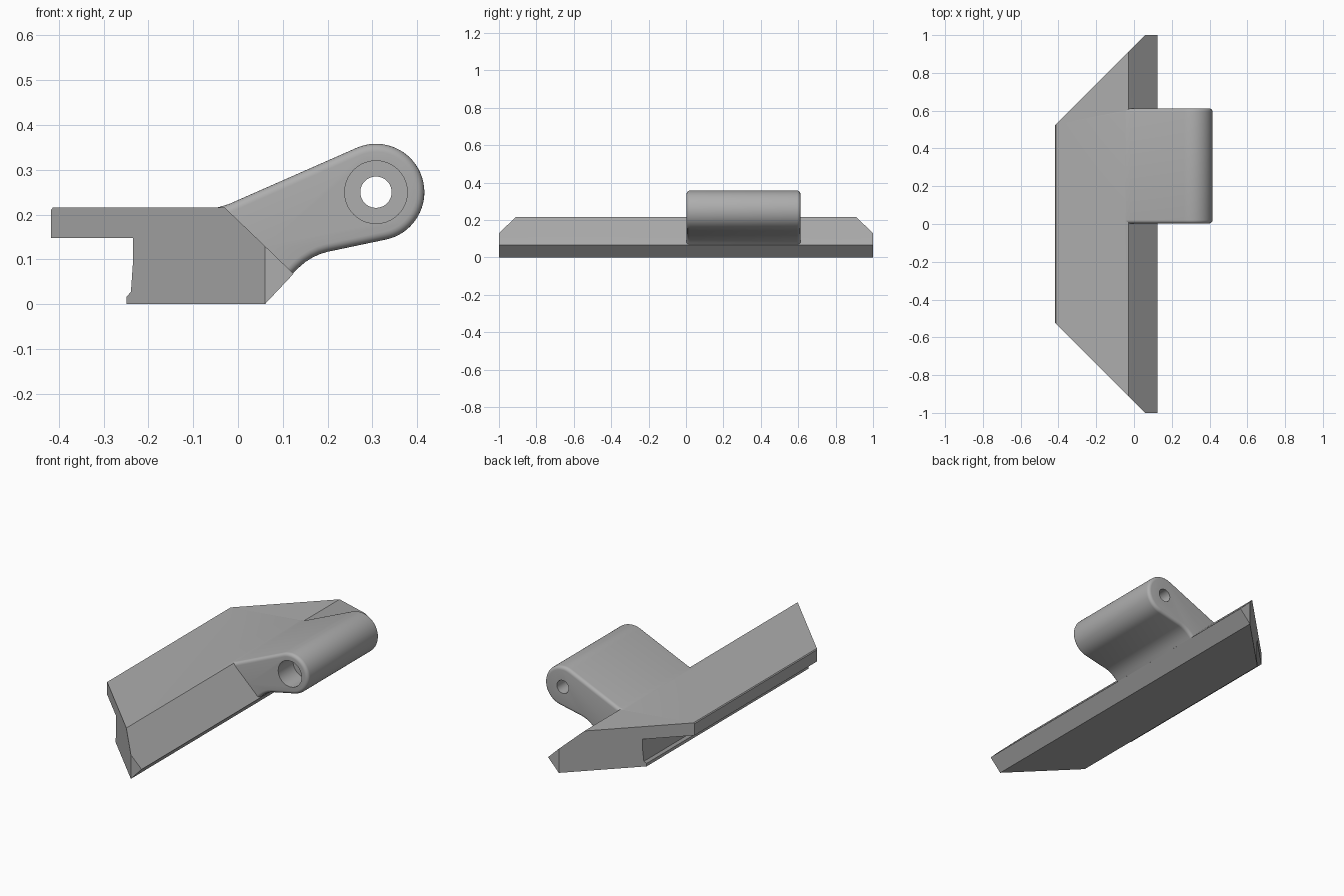
import bpy, bmesh, math
from mathutils import Vector

if "Cube" in bpy.data.objects:
    bpy.data.objects.remove(bpy.data.objects["Cube"])

grey = bpy.data.materials.new("plain_grey")
grey.diffuse_color = (0.42, 0.42, 0.42, 1)
grey.use_nodes = True
grey.node_tree.nodes["Principled BSDF"].inputs["Base Color"].default_value = grey.diffuse_color


def finish(name, bm):
    bmesh.ops.recalc_face_normals(bm, faces=bm.faces)
    me = bpy.data.meshes.new(name)
    bm.to_mesh(me)
    bm.free()
    me.materials.append(grey)
    ob = bpy.data.objects.new(name, me)
    bpy.context.collection.objects.link(ob)
    return ob


def bridge(bm, a, b):
    n = len(a)
    for i in range(n):
        bm.faces.new((a[i], a[(i + 1) % n], b[(i + 1) % n], b[i]))


def boolean(target, tool, op):
    bpy.context.view_layer.objects.active = target
    m = target.modifiers.new(op.lower(), 'BOOLEAN')
    m.operation, m.solver, m.object = op, 'EXACT', tool
    bpy.ops.object.modifier_apply(modifier=m.name)
    bpy.data.objects.remove(tool)


# Rail: constant section with mitred ends and a small blunt tip
section = [(0.06, 0), (0.124, 0.068), (0.06, 0.130), (-0.03, 0.216),
           (-0.413, 0.216), (-0.417, 0.211), (-0.417, 0.148), (-0.234, 0.148),
           (-0.234, 0.10), (-0.239, 0.028), (-0.249, 0.016), (-0.249, 0)]
bm = bmesh.new()
ends = []
for s in (-1, 1):
    ring = [bm.verts.new((x, s * min(1, 0.94 + x), z)) for x, z in section]
    bm.faces.new(ring[:3])
    bm.faces.new([ring[0]] + ring[2:])
    ends.append(ring)
bridge(bm, *ends)
rail = finish("bracket", bm)

# Lug: rounded eye blending down into the rail, with filleted end edges
CX, CZ, R = 0.308, 0.25, 0.108
outline = [(-0.08, 0.19), (-0.065, 0.212), (-0.04, 0.2175), (-0.02, 0.2236)]
for i in range(37):
    a = math.radians(113.7 - i * (113.7 + 78) / 36)
    outline.append((CX + R * math.cos(a), CZ + R * math.sin(a)))
outline += [(0.20, 0.117), (0.183, 0.112), (0.166, 0.104), (0.15, 0.094),
            (0.135, 0.081), (0.121, 0.067), (0.09, 0.04)]


def inset(pts, d):
    out = []
    for i, p in enumerate(pts):
        p = Vector(p)
        e1 = (p - Vector(pts[i - 1])).normalized()
        e2 = (Vector(pts[(i + 1) % len(pts)]) - p).normalized()
        n1, n2 = Vector((e1.y, -e1.x)), Vector((e2.y, -e2.x))
        out.append(p + (n1 + n2) * d / (1 + n1.dot(n2)))
    return out


Y0, Y1, F, STEPS = 0.003, 0.612, 0.018, 5
levels = []
for k in range(STEPS + 1):
    a = k / STEPS * math.pi / 2
    levels.append((Y0 + F * (1 - math.sin(a)), F * (1 - math.cos(a))))
levels = [(y, d) for y, d in reversed(levels)]
levels += [(Y0 + Y1 - y, d) for y, d in reversed(levels)]
levels.sort()
bm = bmesh.new()
rings = [[bm.verts.new((p.x, y, p.y)) for p in inset(outline, d)] for y, d in levels]
for a, b in zip(rings, rings[1:]):
    bridge(bm, a, b)
bm.faces.new(rings[0])
bm.faces.new(rings[-1])
lug = finish("lug", bm)

# Pin bore through the eye and wider counterbore on the front end
for radius, y0, y1 in ((0.035, -0.1, 0.7), (0.07, -0.1, 0.13)):
    bm = bmesh.new()
    rings = [[bm.verts.new((CX + radius * math.cos(t * math.tau / 40), y,
                            CZ + radius * math.sin(t * math.tau / 40)))
              for t in range(40)] for y in (y0, y1)]
    bridge(bm, *rings)
    for r in rings:
        bm.faces.new(r)
    boolean(lug, finish("bore_cutter", bm), 'DIFFERENCE')

# Join lug and rail into one clean solid
boolean(rail, lug, 'UNION')
rail.select_set(True)
bpy.context.view_layer.objects.active = rail
bpy.ops.object.shade_smooth_by_angle(angle=math.radians(30))
